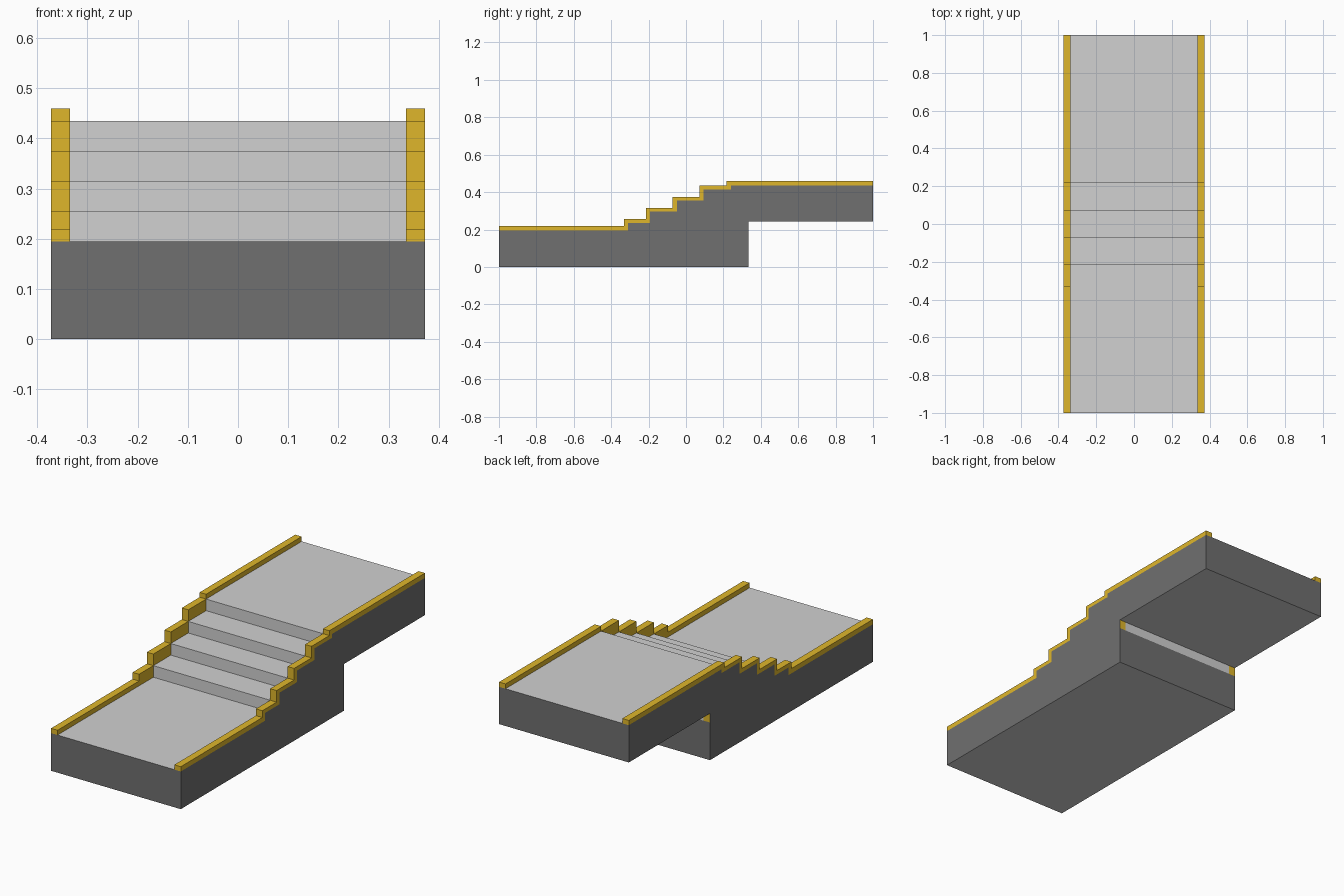
import bpy
import bmesh

cube = bpy.data.objects.get("Cube")
if cube:
    bpy.data.objects.remove(cube, do_unlink=True)


def make_material(name, color):
    mat = bpy.data.materials.new(name)
    mat.use_nodes = True
    mat.diffuse_color = color
    mat.node_tree.nodes["Principled BSDF"].inputs["Base Color"].default_value = color
    return mat


MATERIALS = [
    make_material("dark grey", (0.16, 0.16, 0.16, 1)),
    make_material("light grey", (0.64, 0.64, 0.64, 1)),
    make_material("yellow", (0.74, 0.47, 0.024, 1)),
]
DARK, LIGHT, YELLOW = range(3)

HALF_WIDTH, INNER = 0.372, 0.335   # outer side and inner edge of the curbs
BACK, UNDER, LOW = 0.335, 0.242, 0.195  # base end, upper underside, lower floor


def stepped(start, ys, zs):
    """Stair line from front to back, rising to the next height at each y."""
    line = [(-1, start)]
    z = start
    for y, top in zip(ys, zs):
        line += [(y, z), (y, top)]
        z = top
    return line + [(1, z)]


def extrude_profile(name, profile, x0, x1, rule):
    """Prism along x from a (y, z) outline, coloured face by face."""
    bm = bmesh.new()
    a = [bm.verts.new((x0, y, z)) for y, z in profile]
    b = [bm.verts.new((x1, y, z)) for y, z in profile]
    bm.faces.new(a)
    bm.faces.new(b[::-1])
    n = len(profile)
    for i in range(n):
        j = (i + 1) % n
        bm.faces.new((a[i], b[i], b[j], a[j]))
    bmesh.ops.recalc_face_normals(bm, faces=bm.faces)
    bm.normal_update()
    for f in bm.faces:
        f.material_index = rule(f)
    mesh = bpy.data.meshes.new(name)
    bm.to_mesh(mesh)
    bm.free()
    for m in MATERIALS:
        mesh.materials.append(m)
    obj = bpy.data.objects.new(name, mesh)
    bpy.context.collection.objects.link(obj)


def is_back_strip(f):
    c = f.calc_center_median()
    return f.normal.y > 0.9 and abs(c.y - BACK) < 0.01 and c.z > LOW


# Stair lines: walking surface, curb top and curb bottom
risers = [-0.215, -0.072, 0.071, 0.217]
treads = [0.255, 0.315, 0.375, 0.435]
curb_ys = [-0.332] + risers
floor = stepped(LOW, risers, treads)
curb_top = stepped(0.22, curb_ys, treads + [0.46])
curb_bottom = stepped(LOW, [y + 0.023 for y in curb_ys],
                      [z - 0.02 for z in treads] + [0.435])

# Underside shared by the body and its side walls
underside = [(1, UNDER), (BACK, UNDER), (BACK, LOW), (BACK, 0), (-1, 0)]


# Body with light floor, treads, risers and undersides
def body_rule(f):
    riser = f.normal.y < -0.9 and f.calc_center_median().z > LOW
    return LIGHT if abs(f.normal.z) > 0.9 or riser or is_back_strip(f) else DARK


extrude_profile("stair_body", floor + underside, -INNER, INNER, body_rule)

# Side walls and stepped curbs
for side, s in (("left", 1), ("right", -1)):
    def wall_rule(f):
        if f.normal.z < -0.9:
            return LIGHT
        return YELLOW if f.normal.x * s < -0.9 or is_back_strip(f) else DARK

    extrude_profile(side + "_side_wall", curb_bottom + underside,
                    s * INNER, s * HALF_WIDTH, wall_rule)
    extrude_profile(side + "_curb", curb_top + curb_bottom[::-1],
                    s * INNER, s * HALF_WIDTH, lambda f: YELLOW)
